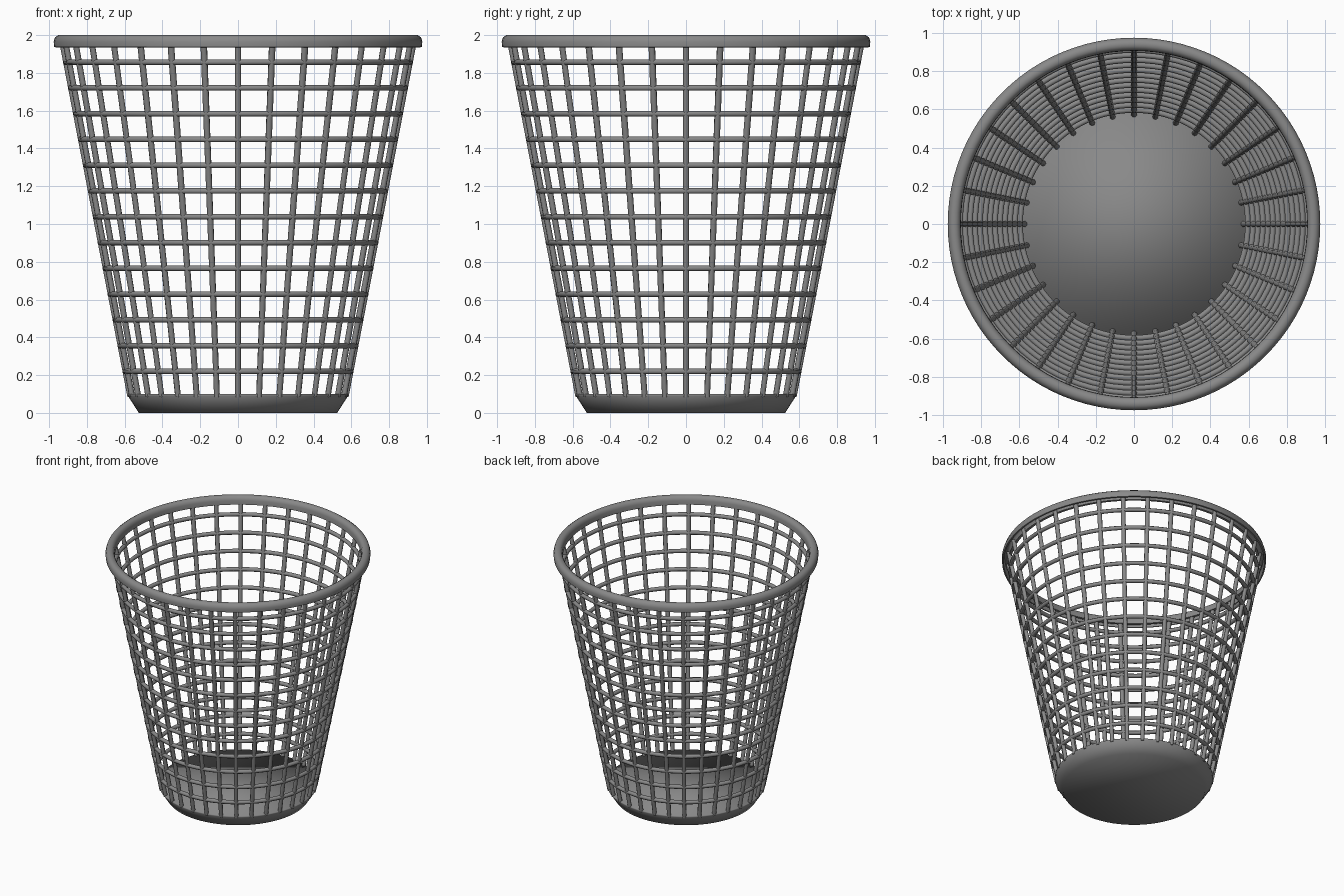
import bpy, bmesh
from math import sin, cos, pi, radians
from mathutils import Vector

if "Cube" in bpy.data.objects:
    bpy.data.objects.remove(bpy.data.objects["Cube"])

# dark grey plastic
dark = bpy.data.materials.new("dark_grey")
dark.diffuse_color = (0.25, 0.25, 0.25, 1)
dark.use_nodes = True
dark.node_tree.nodes["Principled BSDF"].inputs["Base Color"].default_value = dark.diffuse_color


def wall_radius(z):
    # centre line of the tapered basket wall
    return 0.574 + 0.192 * (z - 0.1)


def section(w, h):
    # boxy eight-sided cross-section
    angles = [(t + 0.5) * pi / 4 for t in range(8)]
    return [(w * 1.05 * cos(a), h * 1.05 * sin(a)) for a in angles]


def make_object(name, bm, angle=None):
    bmesh.ops.recalc_face_normals(bm, faces=bm.faces)
    me = bpy.data.meshes.new(name)
    bm.to_mesh(me)
    bm.free()
    me.materials.append(dark)
    for p in me.polygons:
        p.use_smooth = True
    ob = bpy.data.objects.new(name, me)
    bpy.context.collection.objects.link(ob)
    if angle:
        bpy.ops.object.select_all(action='DESELECT')
        ob.select_set(True)
        bpy.context.view_layer.objects.active = ob
        bpy.ops.object.shade_smooth_by_angle(angle=radians(angle))
    return ob


def lathe(bm, profile, segments=96, closed=True):
    # revolve a (radius, z) profile about z; open profiles get end caps
    rings = []
    for i in range(segments):
        a = 2 * pi * i / segments
        rings.append([bm.verts.new((r * cos(a), r * sin(a), z)) for r, z in profile])
    n = len(profile)
    for i in range(segments):
        a, b = rings[i], rings[(i + 1) % segments]
        for j in range(n if closed else n - 1):
            k = (j + 1) % n
            bm.faces.new((a[j], b[j], b[k], a[k]))
    if not closed:
        bm.faces.new([r[0] for r in rings])
        bm.faces.new([r[-1] for r in rings])


# solid base with slanted edge, smooth all over
bm = bmesh.new()
lathe(bm, [(0.525, 0), (0.583, 0.09), (0.583, 0.1)], closed=False)
make_object("base", bm)

# rolled rim, open underneath
bm = bmesh.new()
lathe(bm, [(0.962, 1.935), (0.973, 1.937), (0.976, 1.965), (0.969, 1.988), (0.952, 2.0),
           (0.932, 2.0), (0.916, 1.99), (0.909, 1.97), (0.907, 1.937), (0.927, 1.937),
           (0.93, 1.972), (0.942, 1.982), (0.955, 1.98), (0.962, 1.965)])
make_object("rim", bm, 50)

# horizontal rings
bm = bmesh.new()
for i in range(13):
    z = 0.22 + i * 0.1364
    lathe(bm, [(wall_radius(z) + u, z + v) for u, v in section(0.015, 0.015)])
make_object("horizontal_rings", bm)

# upright ribs
bm = bmesh.new()
count = 32
for i in range(count):
    a = 2 * pi * i / count
    out, side = Vector((cos(a), sin(a), 0)), Vector((-sin(a), cos(a), 0))
    ends = []
    for z, w in ((0.085, 0.015), (1.96, 0.017)):
        c = out * wall_radius(z) + Vector((0, 0, z))
        ends.append([bm.verts.new(c + out * u + side * v) for u, v in section(0.015, w)])
    for t in range(8):
        u = (t + 1) % 8
        bm.faces.new((ends[0][t], ends[0][u], ends[1][u], ends[1][t]))
    for e in ends:
        bm.faces.new(e)
make_object("upright_ribs", bm, 50)
